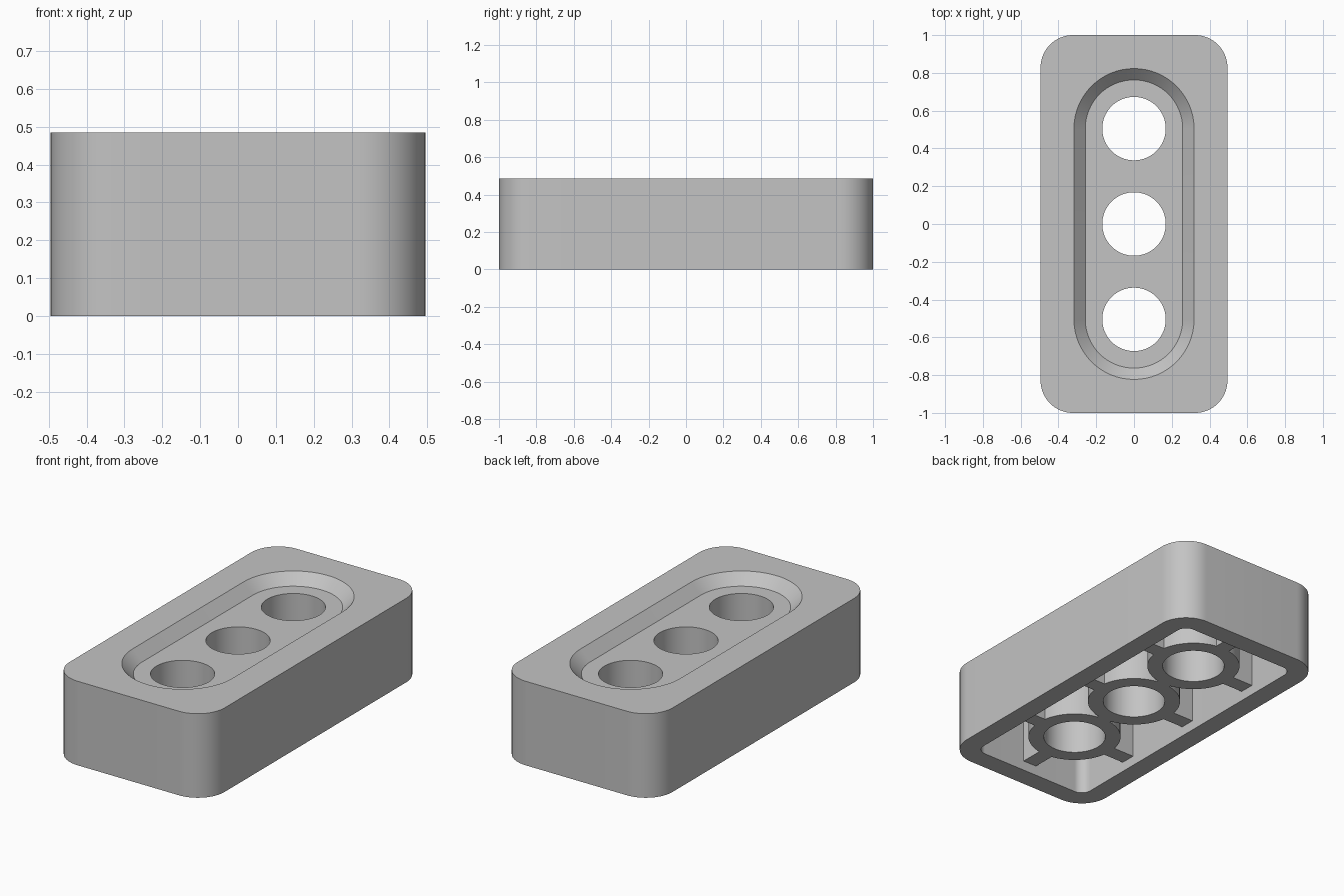
import bpy, bmesh, math

if "Cube" in bpy.data.objects:
    bpy.data.objects.remove(bpy.data.objects["Cube"])

HEIGHT, FLOOR, ROOF, RIB_Z = 0.485, 0.425, 0.34, 0.057
HOLES = (-0.505, 0.0, 0.505)

grey = bpy.data.materials.new("light grey")
grey.diffuse_color = (0.55, 0.55, 0.55, 1)
grey.use_nodes = True
grey.node_tree.nodes["Principled BSDF"].inputs["Base Color"].default_value = grey.diffuse_color


def outline(hx, hy, r, cy=0.0, seg=16):
    """Rounded rectangle outline, counter-clockwise."""
    pts = []
    for i, (sx, sy) in enumerate(((1, 1), (-1, 1), (-1, -1), (1, -1))):
        for k in range(seg + 1):
            a = math.pi / 2 * (i + k / seg)
            pts.append((sx * (hx - r) + r * math.cos(a),
                        cy + sy * (hy - r) + r * math.sin(a)))
    return pts


def loft(name, rings):
    """Closed solid through (outline, z) rings, bottom to top."""
    bm = bmesh.new()
    loops = [[bm.verts.new((x, y, z)) for x, y in pts] for pts, z in rings]
    n = len(loops[0])
    bm.faces.new(loops[0][::-1])
    bm.faces.new(loops[-1])
    for lo, hi in zip(loops, loops[1:]):
        for i in range(n):
            j = (i + 1) % n
            bm.faces.new((lo[i], lo[j], hi[j], hi[i]))
    bmesh.ops.remove_doubles(bm, verts=bm.verts, dist=1e-5)
    bmesh.ops.recalc_face_normals(bm, faces=bm.faces)
    me = bpy.data.meshes.new(name)
    bm.to_mesh(me)
    bm.free()
    me.materials.append(grey)
    ob = bpy.data.objects.new(name, me)
    bpy.context.collection.objects.link(ob)
    return ob


def prism(name, pts, z0, z1):
    return loft(name, [(pts, z0), (pts, z1)])


def rect(hx, hy, cy=0.0):
    return [(hx, cy - hy), (hx, cy + hy), (-hx, cy + hy), (-hx, cy - hy)]


def boolean(ob, tool, op):
    tool.hide_render = True
    m = ob.modifiers.new(op, 'BOOLEAN')
    m.operation, m.object, m.solver = op, tool, 'EXACT'
    bpy.context.view_layer.objects.active = ob
    bpy.ops.object.modifier_apply(modifier=m.name)
    bpy.data.objects.remove(tool)


# Block body: hollow below, chamfered slot recess on top
body = prism("block_body", outline(0.495, 1.0, 0.172), 0, HEIGHT)
boolean(body, prism("cavity_cutter", outline(0.38, 0.885, 0.06), -0.1, ROOF), 'DIFFERENCE')
boolean(body, loft("recess_cutter", [
    (outline(0.258, 0.763, 0.258), FLOOR),
    (outline(0.358, 0.863, 0.358), FLOOR + 0.1)]), 'DIFFERENCE')

# Underside support: lengthwise rib, cross ribs and tubes
support = prism("underside_tubes_and_ribs", rect(0.044, 0.90), RIB_Z, ROOF + 0.02)
for y in HOLES:
    boolean(support, prism("cross_rib", rect(0.395, 0.044, y), RIB_Z, ROOF + 0.02), 'UNION')
    boolean(support, prism("tube", outline(0.2515, 0.2515, 0.2515, y), RIB_Z, ROOF + 0.02), 'UNION')

# Through holes
for ob in (body, support):
    for y in HOLES:
        boolean(ob, prism("hole_cutter", outline(0.168, 0.168, 0.168, y), -0.2, 0.7), 'DIFFERENCE')

# Smooth round walls, keep edges crisp
for ob in (body, support):
    bpy.ops.object.select_all(action='DESELECT')
    ob.select_set(True)
    bpy.context.view_layer.objects.active = ob
    bpy.ops.object.shade_smooth_by_angle(angle=math.radians(30))
